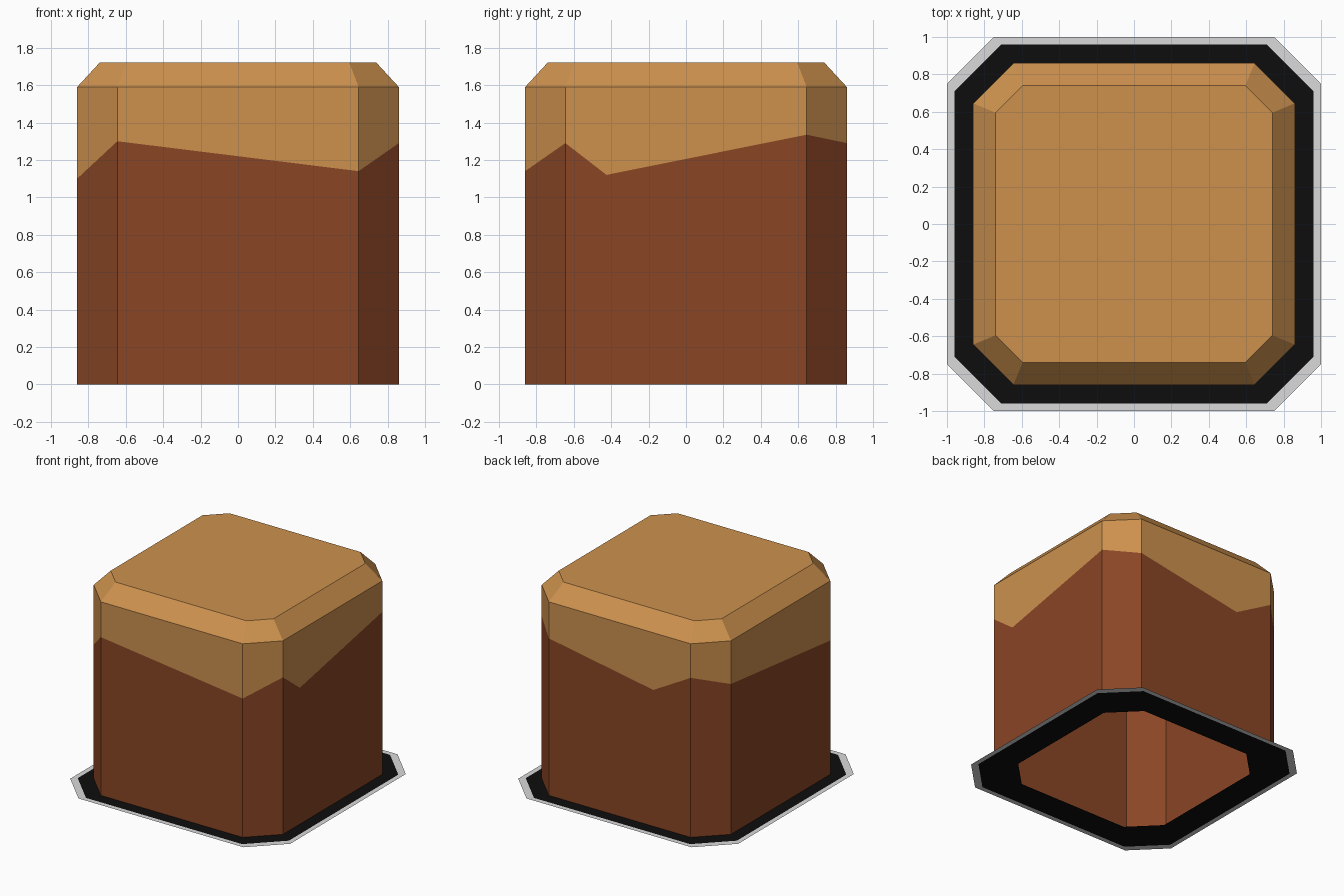
import bpy

if "Cube" in bpy.data.objects:
    bpy.data.objects.remove(bpy.data.objects["Cube"])


def material(name, rgb):
    m = bpy.data.materials.new(name)
    m.diffuse_color = (*rgb, 1.0)
    m.use_nodes = True
    m.node_tree.nodes["Principled BSDF"].inputs["Base Color"].default_value = m.diffuse_color
    return m


GOLD = material("golden tan", (0.61, 0.283, 0.076))
BROWN = material("red brown", (0.254, 0.061, 0.0185))
BLACK = material("black", (0.004, 0.004, 0.004))
WHITE = material("pale grey", (0.7, 0.7, 0.7))


def octagon(h, c):
    """Square of half size h with cut corners, counter-clockwise from front left."""
    return [(-c, -h), (c, -h), (h, -c), (h, c), (c, h), (-c, h), (-h, c), (-h, -c)]


def loft(name, rings, mat, cap=False):
    """Join equal-length closed rings of points with quads, optionally capping the last."""
    n = len(rings[0])
    verts = [p for ring in rings for p in ring]
    faces = [(k * n + i, k * n + (i + 1) % n, (k + 1) * n + (i + 1) % n, (k + 1) * n + i)
             for k in range(len(rings) - 1) for i in range(n)]
    if cap:
        faces.append(tuple(range((len(rings) - 1) * n, len(rings) * n)))
    mesh = bpy.data.meshes.new(name)
    mesh.from_pydata(verts, [], faces)
    mesh.materials.append(mat)
    obj = bpy.data.objects.new(name, mesh)
    bpy.context.collection.objects.link(obj)
    return obj


def at(points, z):
    return [(x, y, z) for x, y in points]


# Wall outline with an extra point on the right and back walls where the coating dips
H, C = 0.86, 0.645
outline = octagon(H, C)
outline.insert(3, (H, -0.425))
outline.insert(6, (-0.305, H))
drip = [1.30, 1.14, 1.29, 1.12, 1.335, 1.29, 1.12, 1.31, 1.235, 1.10]
edge = [(x, y, z) for (x, y), z in zip(outline, drip)]

# Lower body (open underneath) and the upper coating with its uneven lower edge
loft("lower_body", [at(outline, 0), edge], BROWN)
loft("upper_coating", [edge, at(outline, 1.59)], GOLD)

# Bevelled top
loft("bevelled_top", [at(octagon(H, C), 1.59), at(octagon(0.74, 0.595), 1.72)], GOLD, cap=True)

# Flat base: pale rim around a black ring with an open middle
loft("base_rim", [at(octagon(1.0, 0.75), 0), at(octagon(0.96, 0.71), 0)], WHITE)
loft("base_ring", [at(octagon(0.96, 0.71), 0), at(octagon(0.73, 0.51), 0)], BLACK)
